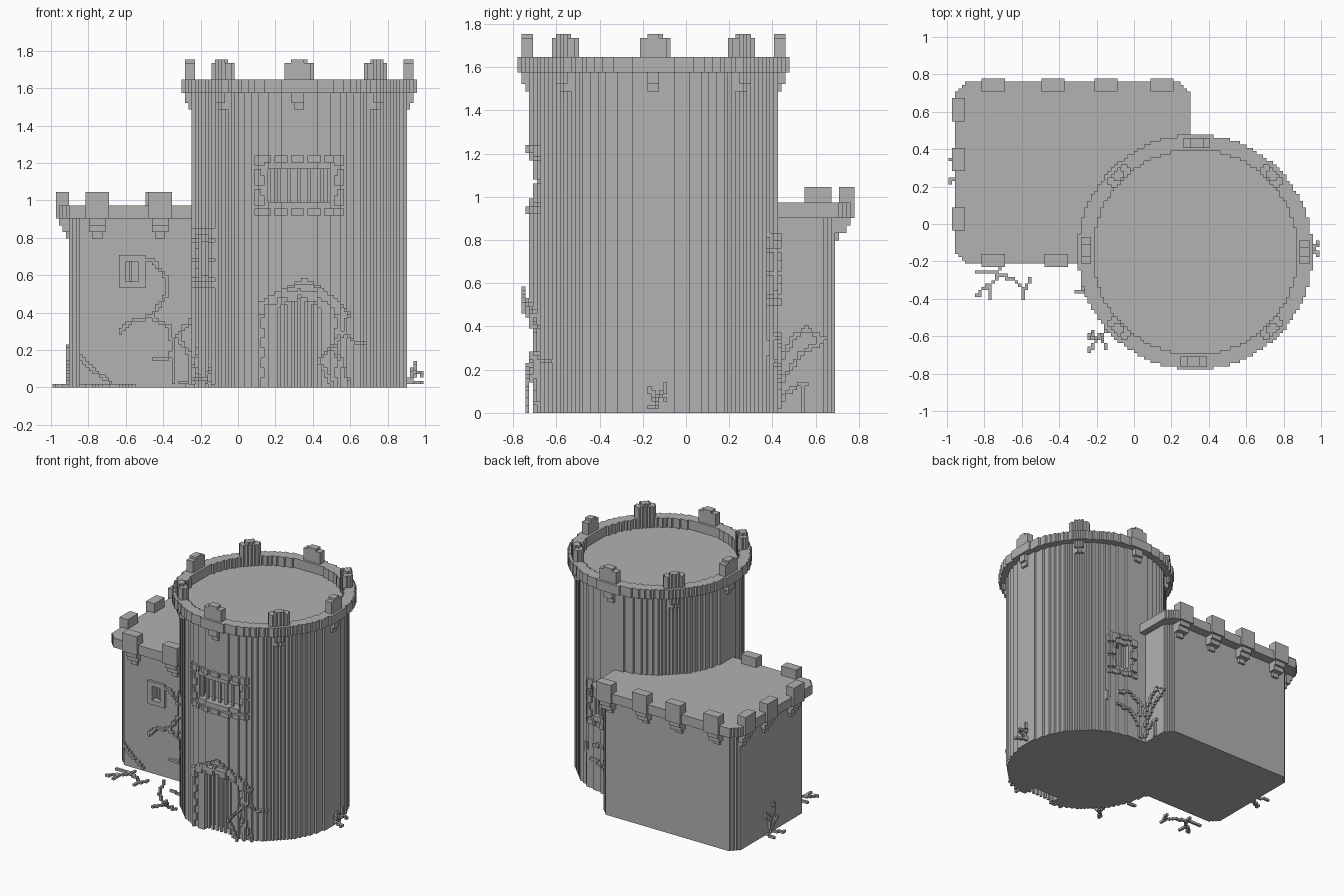
import bpy, bmesh, math
from itertools import product

if "Cube" in bpy.data.objects:
    bpy.data.objects.remove(bpy.data.objects["Cube"])

V = 0.0177                  # size of one small cube
CX, CY, R = 18.5, -8.5, 32.5  # tower axis and radius, in cubes
FRONT = 270

stone = bpy.data.materials.new("grey stone")
stone.use_nodes = True
GREY = (0.445, 0.445, 0.445, 1)
stone.diffuse_color = GREY
stone.node_tree.nodes["Principled BSDF"].inputs["Base Color"].default_value = GREY


def voxels(name, cells, z0=0, dz=1):
    """Outer skin of a set of cells; z0 and dz stretch a flat layer into a prism."""
    cells = set(cells)
    bm, corner = bmesh.new(), {}

    def vert(p):
        if p not in corner:
            corner[p] = bm.verts.new((p[0] * V, p[1] * V, (z0 + p[2] * dz) * V))
        return corner[p]

    for c in cells:
        for axis, side in product(range(3), (0, 1)):
            near = list(c)
            near[axis] += 2 * side - 1
            if tuple(near) in cells:
                continue
            quad = []
            for s, t in ((0, 0), (1, 0), (1, 1), (0, 1)):
                p = list(c)
                p[axis] += side
                p[(axis + 1) % 3] += s
                p[(axis + 2) % 3] += t
                quad.append(vert(tuple(p)))
            bm.faces.new(quad if side else quad[::-1])
    bmesh.ops.dissolve_limit(bm, angle_limit=0.01, verts=bm.verts[:], edges=bm.edges[:])
    mesh = bpy.data.meshes.new(name)
    bm.to_mesh(mesh)
    bm.free()
    mesh.materials.append(stone)
    ob = bpy.data.objects.new(name, mesh)
    bpy.context.collection.objects.link(ob)
    return ob


def layer(test):
    return {(i, j, 0) for i in range(-60, 60) for j in range(-60, 60) if test(i + .5, j + .5)}


def disc(r_out, r_in=-1):
    return layer(lambda x, y: r_in <= math.hypot(x - CX, y - CY) < r_out)


def rounded(x0, x1, y0, y1, cut):
    def test(x, y):
        a, b = min(x - x0, x1 - x), min(y - y0, y1 - y)
        return a > 0 and b > 0 and a + b > cut
    return layer(test)


def steps(a, b):
    return [a + n / 2 for n in range(int(round((b - a) * 2)) + 1)]


def on_tower(angle, u, d, z):
    """Cell at sideways offset u and distance d outside the tower wall."""
    a = math.radians(angle)
    r = math.sqrt(R * R - u * u) + d
    return (math.floor(CX + math.cos(a) * r - math.sin(a) * u + 1e-4),
            math.floor(CY + math.sin(a) * r + math.cos(a) * u + 1e-4), int(z))


def patch(angle, u0, u1, z0, z1, d0, d1):
    return {on_tower(angle, u, d, z) for u in steps(u0, u1)
            for d in steps(d0, d1) for z in range(z0, z1)}


def carve(target, cells):
    cutter = voxels("cutter", cells)
    cutter.hide_render = True
    mod = target.modifiers.new("opening", 'BOOLEAN')
    mod.operation, mod.solver, mod.object = 'DIFFERENCE', 'EXACT', cutter
    bpy.context.view_layer.objects.active = target
    bpy.ops.object.modifier_apply(modifier=mod.name)
    bpy.data.objects.remove(cutter)


# Round tower with parapet
tower = voxels("tower_wall", disc(R), 0, 89)
voxels("tower_parapet", disc(35.5, 31), 89, 4)

# Tower battlements and the brackets below them
for n in range(8):
    a = math.radians(45 * n)

    def radial(w, r0, r1):
        def test(x, y):
            r = (x - CX) * math.cos(a) + (y - CY) * math.sin(a)
            u = (y - CY) * math.cos(a) - (x - CX) * math.sin(a)
            return abs(u) < w and r0 < r < r1
        return layer(test)

    voxels("tower_battlement", radial(4, 31, 34.6), 93, 5)
    voxels("tower_battlement_cap", radial(2, 31.6, 34.2), 98, 1)
    voxels("tower_bracket", radial(2, 30.5, 34.5), 86, 3)
    voxels("tower_bracket_foot", radial(1.6, 30.5, 33.5), 84, 2)

# Square hall with overhanging roof slab
hall = voxels("hall_wall", rounded(-51, 14, -9, 39, 3), 0, 51)
voxels("hall_roof", rounded(-54, 17, -12, 43, 3), 51, 4)


def box(x0, x1, y0, y1, z0, z1):
    return set(product(range(x0, x1), range(y0, y1), range(z0, z1)))


def hall_battlement(c, side):
    """side: 'front', 'back' or 'left'; c is the centre along that edge."""
    edge, sign, wall = {"front": (-12, -1, -9), "back": (43, 1, 39), "left": (-54, -1, -51)}[side]
    cells = set()
    for w, a, b, z0, z1 in ((3, edge - 3 * sign, edge + sign, 51, 59),
                            (2, wall, edge, 49, 51), (2, wall, edge - sign, 47, 49),
                            (1, wall, wall + sign, 45, 47)):
        lo, hi = min(a, b), max(a, b)
        span = (c - w, c + w + 1)
        cells |= box(lo, hi, *span, z0, z1) if side == "left" else box(*span, lo, hi, z0, z1)
    voxels("hall_battlement", cells)


for side, places in (("front", (-43, -24)), ("back", (-43, -25, -9, 8)), ("left", (1, 19, 34))):
    for c in places:
        hall_battlement(c, side)


# Barred tower windows with toothed stone frames
def window(angle, w, z0, z1, pitch):
    carve(tower, patch(angle, 4 - w, w - 4, z0 + 4, z1 - 4, -4, 1.5))
    frame, bars = set(), set()
    for n, u in enumerate(range(1 - w, w - 3, 5)):
        for z in (z0, z1 - 2):
            frame |= patch(angle, u, u + 3, z, z + 2, -1, .5)
    for n, z in enumerate(range(z0, z1 - 1, 3)):
        for s in (-1, 1):
            ends = sorted((s * w, s * (w - 1 - n % 2)))
            frame |= patch(angle, *ends, z, z + 2 + n % 2, -1, .5)
    for u in range(-pitch * 4, pitch * 4 + 1, pitch):
        if abs(u) < w - 3:
            bars |= patch(angle, u, u, z0 + 4, z1 - 4, -2, -2)
    voxels("window_frame", frame)
    voxels("window_bars", bars)


window(FRONT, 13, 52, 70, 3)
window(207, 6, 30, 48, 2)
window(77, 6, 28, 47, 2)

# Arched gate: recess, grating and stone surround
opening, surround = set(), set()
for u in range(-14, 15):
    top = int(21 + 7 * math.sqrt(max(0, 1 - (u / 7) ** 2)))
    rim = int(22 + 8 * math.sqrt(max(0, 1 - (u / 14) ** 2)))
    if abs(u) <= 6:
        opening |= patch(FRONT, u, u, -1, top, -6, 1.5)
    for z in range(rim):
        tooth = 1 + (z // 3) % 2
        edge = abs(u) > 12 - tooth or z >= rim - 2 - (u // 3) % 2
        if abs(u) <= 12 and edge:
            surround |= patch(FRONT, u, u, z, z + 1, -1, 1.5 if z > 21 else .5)
carve(tower, opening)
voxels("gate_surround", surround)
voxels("gate_bars", set().union(*(patch(FRONT, u, u, 0, 27 - abs(u) // 2, -3, -3)
                                  for u in range(-6, 7, 2))))

# Small hall window with projecting frame
carve(hall, box(-34, -30, -12, -5, 32, 38))
voxels("hall_window_frame", box(-36, -28, -10, -8, 30, 40) - box(-34, -30, -10, -8, 32, 38))
voxels("hall_window_bars", box(-33, -32, -8, -7, 32, 38))


# Creepers drawn as chains of cubes
def creeper(name, place, *paths):
    cells = set()
    for path in paths:
        for p, q in zip(path, path[1:]):
            n = int(max(abs(b - a) for a, b in zip(p, q)) / V * 2) + 1
            for k in range(n + 1):
                pt = [a + (b - a) * k / n for a, b in zip(p, q)]
                cells.add(place(*pt))
    voxels(name, cells)


def cell(x, y, z):
    return (math.floor(x / V), math.floor(y / V), math.floor(z / V))


creeper("hall_front_creeper", lambda x, z: (math.floor(x / V), -10, math.floor(z / V)),
        [(-.55, .7), (-.46, .68), (-.39, .6), (-.38, .5), (-.46, .38), (-.56, .36), (-.63, .3)],
        [(-.46, .38), (-.37, .32), (-.34, .2), (-.34, .02)], [(-.45, .15), (-.38, .15), (-.34, .21)],
        [(-.21, .45), (-.25, .36), (-.32, .28), (-.26, .17), (-.25, .01)],
        [(-.84, .16), (-.8, .12), (-.76, .08), (-.69, .03)])
creeper("hall_side_creeper", lambda y, z: (14, math.floor(y / V), math.floor(z / V)),
        [(.42, .22), (.5, .35), (.56, .39), (.63, .34)], [(.42, .12), (.53, .27), (.64, .34)],
        [(.42, .03), (.47, .1), (.55, .14), (.54, .01)])
creeper("hall_left_creeper", lambda y, z: (-52, math.floor(y / V), math.floor(z / V)),
        [(.28, .01), (.29, .1), (.24, .16), (.25, .22)], [(.29, .1), (.35, .16)], [(.28, .04), (.2, .1)])
creeper("gate_creeper", lambda x, z: on_tower(FRONT, x / V - CX, 1.5, z / V),
        [(.5, .01), (.43, .15), (.5, .22), (.57, .3), (.59, .4), (.52, .47), (.4, .55), (.35, .57), (.2, .5)],
        [(.57, .3), (.62, .24), (.68, .24)], [(.5, .22), (.56, .13), (.6, .01)])
creeper("tower_back_creeper", lambda x, z: on_tower(90, CX - x / V, .5, z / V),
        [(.3, .02), (.33, .15), (.4, .22), (.5, .24)], [(.33, .15), (.3, .3), (.4, .36), (.48, .35)],
        [(.55, .01), (.55, .2), (.58, .33)])

# Small branching plants on the ground
creeper("front_plant", cell,
        [(-.72, -.23, .01), (-.74, -.3, .01), (-.84, -.38, .01)], [(-.78, -.33, .01), (-.77, -.39, .01)],
        [(-.73, -.26, .01), (-.84, -.26, .01)], [(-.74, -.27, .01), (-.65, -.29, .01), (-.59, -.35, .01),
         (-.6, -.39, .01)], [(-.59, -.35, .01), (-.55, -.3, .01)])
creeper("left_plant", cell, [(-.92, .26, .01), (-.99, .23, .01)], [(-.92, .33, .01), (-.99, .35, .01)])
creeper("right_plant", cell,
        [(.9, -.14, .01), (.93, -.14, .06), (.95, -.17, .12)], [(.93, -.14, .06), (.97, -.12, .08), (.99, -.09, .06)],
        [(.93, -.14, .06), (.94, -.1, .1), (.94, -.09, .13)], [(.92, -.13, .03), (.99, -.16, .03)])
creeper("tower_left_plant", cell,
        [(-.14, -.56, .01), (-.2, -.62, .05), (-.24, -.68, .05)], [(-.18, -.6, .04), (-.15, -.66, .1)],
        [(-.2, -.62, .05), (-.24, -.6, .12), (-.22, -.58, .2)], [(-.24, -.35, .01), (-.31, -.36, .03)])
